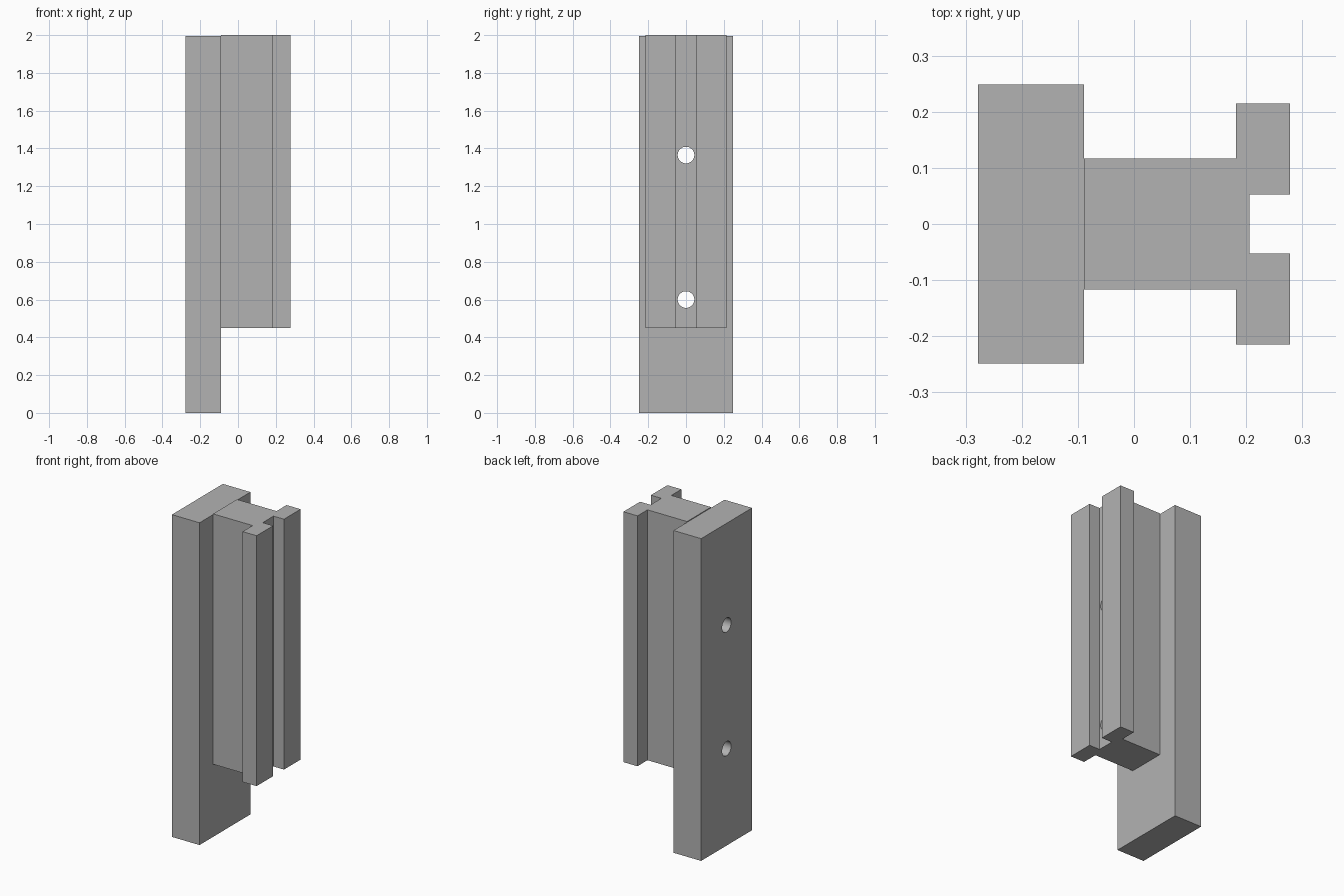
import bpy
import bmesh
from math import radians

cube = bpy.data.objects.get("Cube")
if cube:
    bpy.data.objects.remove(cube, do_unlink=True)

grey = bpy.data.materials.new("plain grey")
grey.use_nodes = True
colour = (0.45, 0.45, 0.45, 1)
grey.diffuse_color = colour
grey.node_tree.nodes["Principled BSDF"].inputs["Base Color"].default_value = colour


def extrude_profile(name, half, bottom, top):
    """Mirror a half outline (x, y) across y = 0 and extrude it upwards."""
    outline = half + [(x, -y) for x, y in reversed(half)]
    bm = bmesh.new()
    face = bm.faces.new([bm.verts.new((x, y, bottom)) for x, y in outline])
    grown = bmesh.ops.extrude_face_region(bm, geom=[face], use_keep_orig=True)
    moved = [g for g in grown["geom"] if isinstance(g, bmesh.types.BMVert)]
    bmesh.ops.translate(bm, verts=moved, vec=(0, 0, top - bottom))
    bmesh.ops.recalc_face_normals(bm, faces=bm.faces)
    mesh = bpy.data.meshes.new(name)
    bm.to_mesh(mesh)
    bm.free()
    mesh.materials.append(grey)
    obj = bpy.data.objects.new(name, mesh)
    bpy.context.collection.objects.link(obj)
    return obj


def select_only(obj):
    bpy.ops.object.select_all(action="DESELECT")
    obj.select_set(True)
    bpy.context.view_layer.objects.active = obj


back, joint, flange, floor, front = -0.278, -0.089, 0.182, 0.206, 0.278

# Tall back plate
plate = extrude_profile("back_plate", [(back, 0.249), (joint, 0.249)], 0, 1.995)

# Slotted T-shaped rail
rail = extrude_profile("slotted_rail", [
    (joint, 0.117), (flange, 0.117), (flange, 0.215),
    (front, 0.215), (front, 0.053), (floor, 0.053)], 0.45, 2)

# Two bolt holes through both parts
for z in (0.6, 1.365):
    bpy.ops.mesh.primitive_cylinder_add(
        vertices=48, radius=0.044, depth=1,
        location=(0, 0, z), rotation=(0, radians(90), 0))
    cutter = bpy.context.object
    cutter.name = "hole_cutter"
    cutter.hide_render = True
    cutter.data.materials.append(grey)
    for part in (plate, rail):
        cut = part.modifiers.new("bolt_hole", "BOOLEAN")
        cut.operation = "DIFFERENCE"
        cut.solver = "EXACT"
        cut.object = cutter
        select_only(part)
        bpy.ops.object.modifier_apply(modifier=cut.name)
    bpy.data.objects.remove(cutter, do_unlink=True)

for part in (plate, rail):
    select_only(part)
    bpy.ops.object.shade_smooth_by_angle(angle=radians(30))
